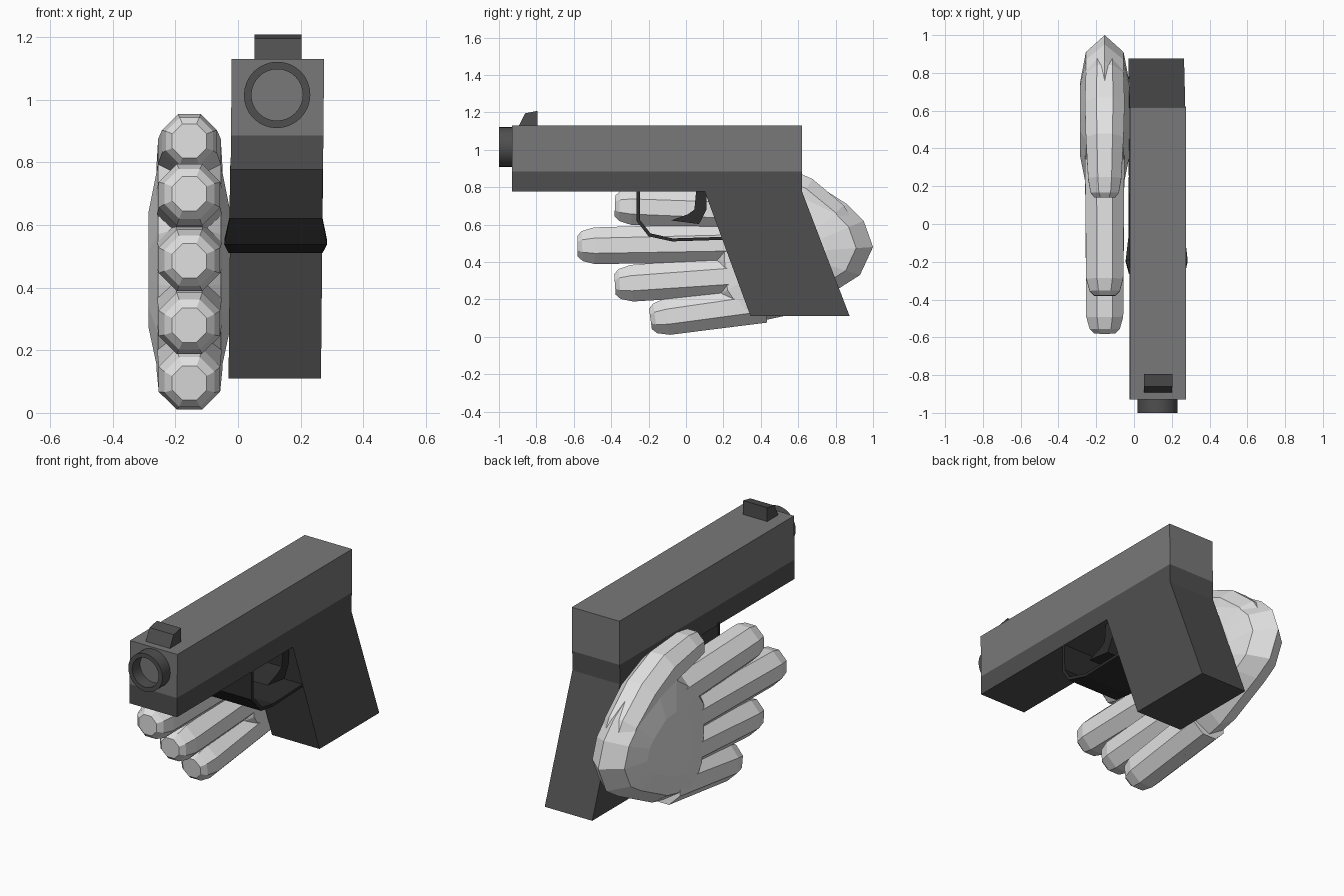
import bpy, bmesh, math
from mathutils import Vector

if "Cube" in bpy.data.objects:
    bpy.data.objects.remove(bpy.data.objects["Cube"])


def material(name, v):
    m = bpy.data.materials.new(name)
    m.diffuse_color = (v, v, v, 1)
    m.use_nodes = True
    m.node_tree.nodes["Principled BSDF"].inputs["Base Color"].default_value = m.diffuse_color
    return m


LIGHT = material("glove white", 0.76)
GREY = material("slide grey", 0.19)
DARK = material("frame dark grey", 0.078)
BLACK = material("trigger black", 0.026)


def loft(name, rings, mat, closed=False, lean=True):
    """Skin a list of equal-length point rings; cap the ends or close the loop."""
    bm = bmesh.new()
    vs = [[bm.verts.new(p) for p in r] for r in rings]
    n = len(vs[0])
    pairs = list(zip(vs, vs[1:])) + ([(vs[-1], vs[0])] if closed else [])
    for a, b in pairs:
        for i in range(n):
            j = (i + 1) % n
            bm.faces.new((a[i], a[j], b[j], b[i]))
    if not closed:
        bm.faces.new(vs[0])
        bm.faces.new(vs[-1])
    if lean:  # the gun leans very slightly sideways
        for v in bm.verts:
            v.co.x += (v.co.z - 1.13) * 0.01
    bmesh.ops.recalc_face_normals(bm, faces=bm.faces)
    me = bpy.data.meshes.new(name)
    bm.to_mesh(me)
    bm.free()
    me.materials.append(mat)
    ob = bpy.data.objects.new(name, me)
    bpy.context.collection.objects.link(ob)
    return ob


def prism(name, pts, x0, x1, mat):
    return loft(name, [[(x, y, z) for y, z in pts] for x in (x0, x1)], mat)


# --- gun body ---
X0, X1 = -0.02, 0.275
prism("slide", [(-0.93, 0.885), (0.62, 0.885), (0.62, 1.13), (-0.93, 1.13)], X0, X1, GREY)
prism("frame_and_grip", [(-0.93, 0.885), (-0.93, 0.777), (0.10, 0.777), (0.345, 0.11),
                         (0.875, 0.11), (0.62, 0.777), (0.62, 0.885)], X0, X1, DARK)
prism("front_sight", [(-0.895, 1.125), (-0.86, 1.195), (-0.795, 1.208), (-0.795, 1.125)],
      0.052, 0.202, DARK)

# muzzle: open tube
def circle(r, y, n=32):
    return [(0.126 + r * math.cos(2 * math.pi * i / n), y,
             1.015 + r * math.sin(2 * math.pi * i / n)) for i in range(n)]

muzzle = loft("muzzle", [circle(0.106, -0.925), circle(0.106, -1.0),
                         circle(0.082, -1.0), circle(0.082, -0.925)], DARK, closed=True)
bpy.context.view_layer.objects.active = muzzle
muzzle.select_set(True)
bpy.ops.object.shade_smooth_by_angle(angle=math.radians(35))
muzzle.select_set(False)

# trigger guard: wide thin band, widest at the lower front bend
band = [(-0.265, 0.79, 0.148), (-0.265, 0.62, 0.148), (-0.20, 0.537, 0.164),
        (-0.075, 0.51, 0.150), (0.25, 0.52, 0.148)]
inner = [(0.018, 0), (0.018, 0.006), (0.01, 0.016), (0.003, 0.016), (0, 0.016)]
rings = []
for (y, z, w), (dy, dz) in zip(band, inner):
    rings.append([(0.126 - w, y, z), (0.126 + w, y, z),
                  (0.126 + w, y + dy, z + dz), (0.126 - w, y + dy, z + dz)])
loft("trigger_guard", rings, BLACK)
prism("trigger", [(0.055, 0.79), (0.045, 0.68), (0.01, 0.655), (-0.08, 0.622), (0.07, 0.603),
                  (0.11, 0.68), (0.11, 0.79)], 0.01, 0.245, BLACK)

# --- gloved hand ---
HX = -0.155


def finger(name, path):
    """Eight-sided tube along (y, z, radius) points in the hand's plane."""
    rings = []
    for i, (y, z, r) in enumerate(path):
        a, b = path[max(i - 1, 0)], path[min(i + 1, len(path) - 1)]
        t = Vector((0, b[0] - a[0], b[1] - a[1])).normalized()
        side = Vector((0, -t.z, t.y))
        ring = []
        for k in range(8):
            ang = math.pi / 8 + k * math.pi / 4
            q = r / math.cos(math.pi / 8)
            ring.append(Vector((HX, y, z)) + Vector((1, 0, 0)) * q * math.cos(ang)
                        + side * q * math.sin(ang))
        rings.append(ring)
    loft(name, rings, LIGHT, lean=False)


def straight(name, tip_y, tip_z, base_y, base_z):
    s = (base_z - tip_z) / (base_y - tip_y)
    steps = [(0, 0.055), (0.025, 0.08), (0.09, 0.098), (base_y - tip_y, 0.105)]
    finger(name, [(tip_y + d, tip_z + s * d, r) for d, r in steps])


straight("index_finger", -0.38, 0.70, 0.40, 0.67)
straight("middle_finger", -0.58, 0.485, 0.40, 0.505)
straight("ring_finger", -0.38, 0.28, 0.40, 0.335)
straight("little_finger", -0.19, 0.095, 0.42, 0.18)
finger("thumb", [(0.14, 0.868, 0.055), (0.165, 0.868, 0.075), (0.24, 0.866, 0.088),
                 (0.45, 0.835, 0.10), (0.62, 0.755, 0.105), (0.77, 0.635, 0.10),
                 (0.86, 0.50, 0.09)])

# palm: outline stepped inwards towards both flat sides
outline = [(0.24, 0.05), (0.14, 0.20), (0.12, 0.40), (0.12, 0.60), (0.22, 0.74),
           (0.42, 0.88), (0.62, 0.862), (0.86, 0.71), (0.95, 0.62), (1.0, 0.48),
           (0.93, 0.33), (0.82, 0.26), (0.52, 0.11)]
steps = [(-0.13, 0.45), (-0.10, 0.80), (0, 1.0), (0.10, 0.80), (0.13, 0.45)]
loft("palm", [[(HX + dx, 0.55 + (y - 0.55) * s, 0.45 + (z - 0.45) * s) for y, z in outline]
              for dx, s in steps], LIGHT, lean=False)
